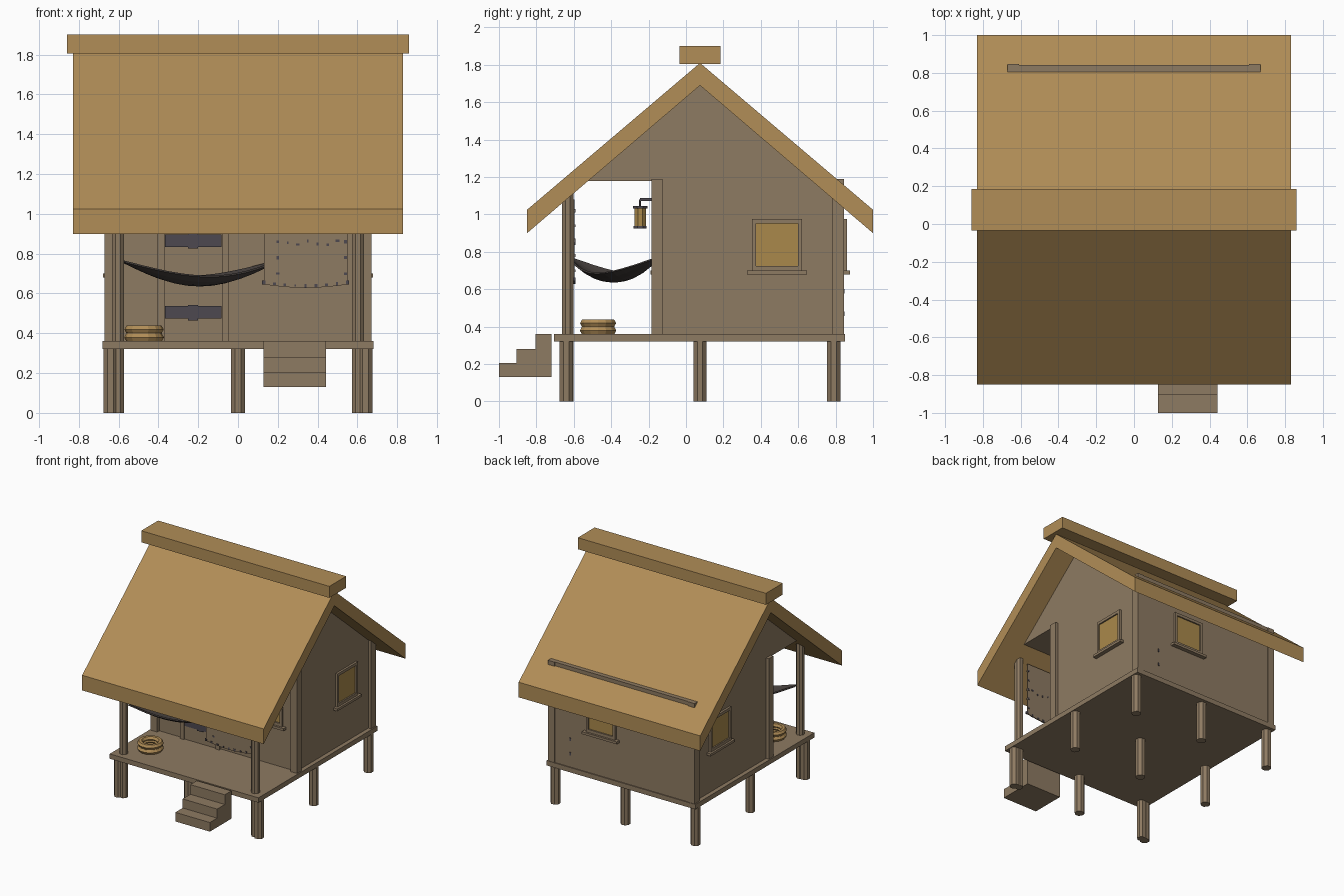
import bpy, bmesh, math, random
from mathutils import Matrix, Vector

if "Cube" in bpy.data.objects:
    bpy.data.objects.remove(bpy.data.objects["Cube"])
random.seed(4)


def material(name, rgb):
    m = bpy.data.materials.new(name)
    m.diffuse_color = (*rgb, 1)
    m.use_nodes = True
    m.node_tree.nodes["Principled BSDF"].inputs["Base Color"].default_value = m.diffuse_color
    return m


WOOD = material("weathered wood", (0.270, 0.196, 0.122))
THATCH = material("straw thatch", (0.440, 0.268, 0.095))
PANE = material("warm pane", (0.400, 0.250, 0.070))
IRON = material("dark iron", (0.075, 0.066, 0.080))
CLOTH = material("hammock cloth", (0.058, 0.048, 0.044))


def finish(name, bm, mat):
    bmesh.ops.recalc_face_normals(bm, faces=bm.faces)
    me = bpy.data.meshes.new(name)
    bm.to_mesh(me)
    bm.free()
    me.materials.append(mat)
    ob = bpy.data.objects.new(name, me)
    bpy.context.collection.objects.link(ob)
    return ob


def add_box(bm, lo, hi):
    lo, hi = Vector(lo), Vector(hi)
    bmesh.ops.create_cube(bm, size=1, matrix=Matrix.Translation((lo + hi) / 2)
                          @ Matrix.Diagonal((*(hi - lo), 1)))


def box(name, lo, hi, mat):
    bm = bmesh.new()
    add_box(bm, lo, hi)
    return finish(name, bm, mat)


def log(name, x, y, z0, z1, r, mat, sides=8):
    bm = bmesh.new()
    bmesh.ops.create_cone(bm, cap_ends=True, segments=sides, radius1=r, radius2=r,
                          depth=z1 - z0, matrix=Matrix.Translation((x, y, (z0 + z1) / 2))
                          @ Matrix.Rotation(math.pi / sides, 4, 'Z'))
    return finish(name, bm, mat)


def prism_x(name, yz, x0, x1, mat):
    """Extrude a y-z profile along x."""
    bm = bmesh.new()
    f = bm.faces.new([bm.verts.new((x0, y, z)) for y, z in yz])
    new = bmesh.ops.extrude_face_region(bm, geom=[f])["geom"]
    bmesh.ops.translate(bm, vec=(x1 - x0, 0, 0),
                        verts=[v for v in new if isinstance(v, bmesh.types.BMVert)])
    return finish(name, bm, mat)


# Roof, ridge cap and gables
prism_x("thatch_roof", [(-0.85, 0.90), (-0.85, 1.025), (0.075, 1.81), (1.0, 1.025),
                        (1.0, 0.90), (0.075, 1.69)], -0.83, 0.83, THATCH)
box("ridge_cap", (-0.86, -0.035, 1.805), (0.86, 0.185, 1.90), THATCH)
prism_x("gable", [(-0.53, 1.18), (0.68, 1.18), (0.075, 1.695)], -0.645, 0.645, WOOD)

# Deck, stilts and porch posts
box("deck", (-0.68, -0.705, 0.32), (0.68, 0.85, 0.36), WOOD)
for x in (-0.64, 0, 0.64):
    for y in (-0.64, 0.075, 0.79):
        log("stilt", x, y, 0, 0.33, 0.038, WOOD)
for s in (-1, 1):
    log("porch_post", s * 0.603, -0.632, 0, 1.13, 0.033, WOOD)

# House body with corner posts
box("house_walls", (-0.645, -0.157, 0.36), (0.645, 0.842, 1.19), WOOD)
for s in (-1, 1):
    for y0, y1 in ((-0.185, -0.125), (0.78, 0.846)):
        box("corner_post", (s * 0.64 - 0.03, y0, 0.36), (s * 0.64 + 0.03, y1, 1.19), WOOD)

# Stairs
prism_x("stairs", [(-1, 0.13), (-1, 0.205), (-0.905, 0.205), (-0.905, 0.28), (-0.805, 0.28),
                   (-0.805, 0.36), (-0.72, 0.36), (-0.72, 0.13)], 0.127, 0.443, WOOD)


# Windows, built facing -y and turned onto each wall
def window(name, pos, angle):
    m = Matrix.Translation(pos) @ Matrix.Rotation(angle, 4, 'Z')
    frame = bmesh.new()
    for lo, hi in (((-0.133, -0.018, 0.70), (-0.112, 0.01, 0.975)),
                   ((0.112, -0.018, 0.70), (0.133, 0.01, 0.975)),
                   ((-0.112, -0.018, 0.952), (0.112, 0.01, 0.975)),
                   ((-0.112, -0.018, 0.70), (0.112, 0.01, 0.725)),
                   ((-0.16, -0.034, 0.68), (0.16, 0.01, 0.70))):
        add_box(frame, lo, hi)
    pane = bmesh.new()
    add_box(pane, (-0.112, -0.007, 0.725), (0.112, 0.002, 0.952))
    for bm, part, mat in ((frame, "_frame", WOOD), (pane, "_pane", PANE)):
        bm.transform(m)
        finish(name + part, bm, mat)


window("front_window", (0.39, -0.157, 0), 0)
window("back_window", (0.18, 0.842, 0), math.pi)
window("right_window", (0.645, 0.487, 0), math.pi / 2)
window("left_window", (-0.645, 0.487, 0), -math.pi / 2)

# Door with frame and iron straps
box("door", (-0.37, -0.168, 0.36), (-0.08, -0.15, 0.98), WOOD)
box("door_frame_left", (-0.405, -0.18, 0.36), (-0.37, -0.15, 1.015), WOOD)
box("door_frame_right", (-0.08, -0.18, 0.36), (-0.045, -0.15, 1.015), WOOD)
box("door_frame_top", (-0.37, -0.18, 0.98), (-0.08, -0.15, 1.015), WOOD)
for z in (0.505, 0.865):
    bm = bmesh.new()
    add_box(bm, (-0.368, -0.176, z - 0.032), (-0.082, -0.165, z + 0.032))
    add_box(bm, (-0.25, -0.178, z - 0.04), (-0.2, -0.165, z + 0.036))
    finish("door_strap", bm, IRON)

# Small iron pegs on the back wall
for z in (0.47, 0.59):
    box("wall_peg", (0.46, 0.84, z - 0.012), (0.472, 0.848, z + 0.012), IRON)

# Lantern on its bracket
LX, LY = 0.04, -0.245
log("lantern_glass", LX, LY, 0.935, 1.035, 0.033, PANE)
log("lantern_base", LX, LY, 0.925, 0.937, 0.038, IRON)
log("lantern_cap", LX, LY, 1.033, 1.045, 0.042, IRON)
log("lantern_hook", LX, LY, 1.04, 1.08, 0.006, IRON, 6)
box("lantern_bracket", (LX - 0.012, LY, 1.072), (LX + 0.012, -0.15, 1.087), IRON)

# Rope coil: stacked rings
for i, r in enumerate((0.078, 0.072, 0.077)):
    bpy.ops.mesh.primitive_torus_add(major_segments=14, minor_segments=6, major_radius=r,
                                     minor_radius=0.022 if i != 1 else 0.018,
                                     location=(-0.472, -0.47, 0.379 + 0.02 * i))
    ob = bpy.context.object
    ob.name = "rope_coil"
    ob.data.materials.append(THATCH)

# Hammock: sagging trough from porch post to front wall
a, b = Vector((-0.575, -0.605, 0.765)), Vector((0.19, -0.17, 0.765))
side = (b - a).cross(Vector((0, 0, 1))).normalized()
bm = bmesh.new()
rows = []
for i in range(13):
    t = i / 12
    bulge = math.sin(math.pi * t)
    row = []
    for j in range(7):
        u = j / 3 - 1
        p = a.lerp(b, t) + side * u * (0.012 + 0.085 * bulge)
        p.z += -0.12 * bulge + 0.045 * bulge * u * u
        row.append(bm.verts.new(p))
    rows.append(row)
for r0, r1 in zip(rows, rows[1:]):
    for j in range(6):
        bm.faces.new((r0[j], r0[j + 1], r1[j + 1], r1[j]))
hammock = finish("hammock", bm, CLOTH)
mod = hammock.modifiers.new("thickness", 'SOLIDIFY')
mod.thickness = 0.01

# Hanging net with a drooping lower edge, and weights around it
bm = bmesh.new()
droop = [(0.13 + 0.42 * i / 8, 0.645 - 0.017 * math.sin(math.pi * i / 8)) for i in range(9)]
outline = droop + [(0.55, 1.08), (0.13, 1.08)]
f = bm.faces.new([bm.verts.new((x, -0.603, z)) for x, z in outline])
new = bmesh.ops.extrude_face_region(bm, geom=[f])["geom"]
bmesh.ops.translate(bm, vec=(0, 0.008, 0), verts=[v for v in new if isinstance(v, bmesh.types.BMVert)])
finish("hanging_net", bm, WOOD)
bm = bmesh.new()
spots = [(x, z + 0.01) for x, z in droop]
spots += [(x, z) for x in (0.2, 0.54) for z in (0.70, 0.78, 0.86, 0.94, 1.02)]
spots += [(0.25 + 0.05 * i, 0.87 + random.uniform(-0.03, 0.03)) for i in range(6)]
for x, z in spots:
    w, h = random.uniform(0.004, 0.009), random.uniform(0.005, 0.010)
    add_box(bm, (x - w, -0.607, z - h), (x + w, -0.591, z + h))
finish("net_weights", bm, IRON)
